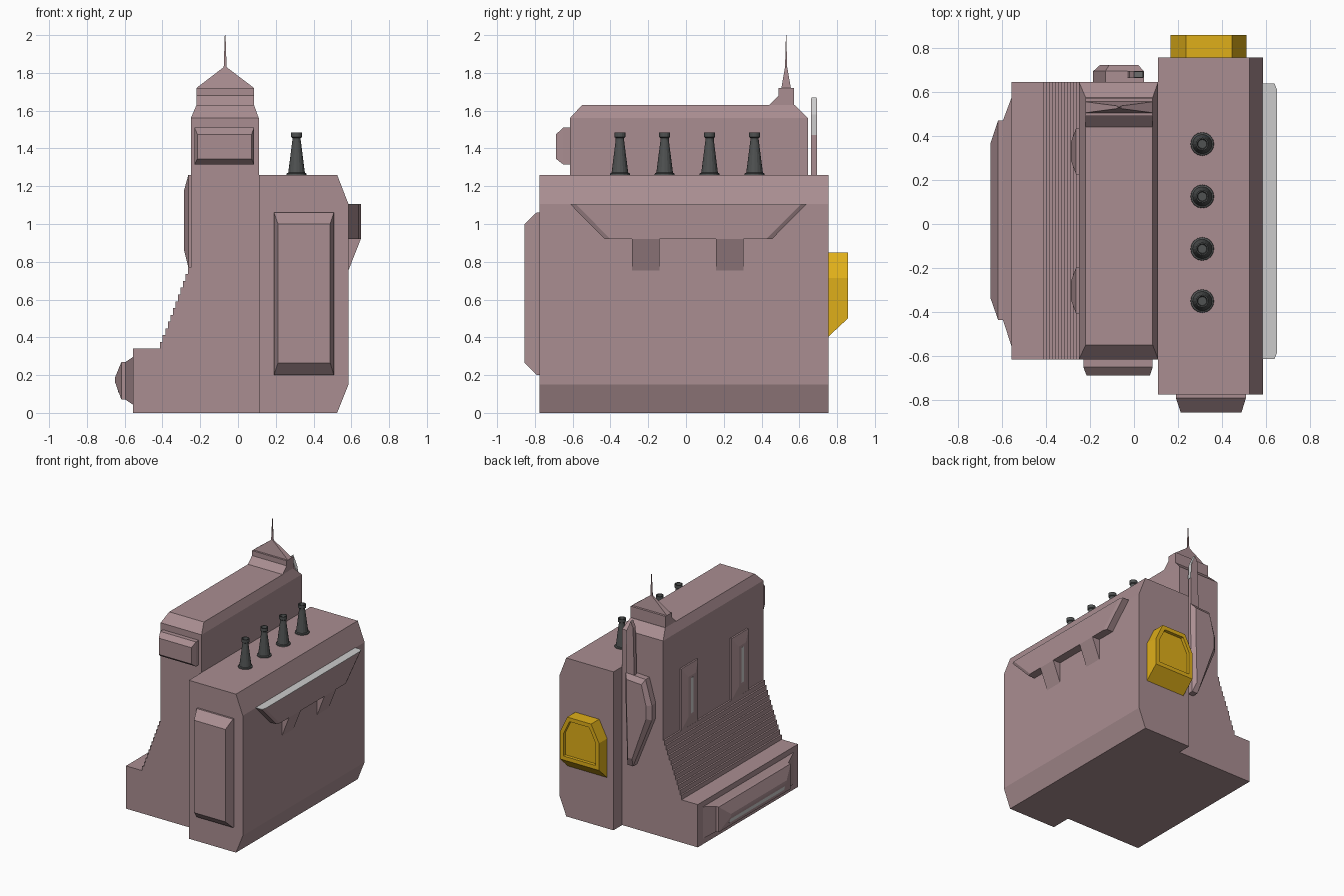
import bpy, bmesh, math


def material(name, rgb):
    m = bpy.data.materials.new(name)
    m.diffuse_color = (*rgb, 1)
    return m


WALL = material("mauve_wall", (0.40, 0.27, 0.285))
GOLD = material("gold", (0.74, 0.43, 0.01))
DARK = material("dark_metal", (0.08, 0.085, 0.085))
PALE = material("pale_grey", (0.55, 0.57, 0.56))


def ring(axis, d, pts):
    """Put a 2D outline on the plane axis = d."""
    if axis == "x":
        return [(d, a, b) for a, b in pts]
    if axis == "y":
        return [(a, d, b) for a, b in pts]
    return [(a, b, d) for a, b in pts]


def rect(axis, d, a0, a1, b0, b1):
    return ring(axis, d, [(a0, b0), (a1, b0), (a1, b1), (a0, b1)])


def loft(name, rings, mat=WALL):
    """Skin through rings of equal length and cap both ends."""
    bm = bmesh.new()
    rows = [[bm.verts.new(p) for p in r] for r in rings]
    n = len(rows[0])
    for lo, hi in zip(rows, rows[1:]):
        for i in range(n):
            j = (i + 1) % n
            bm.faces.new((lo[i], lo[j], hi[j], hi[i]))
    bm.faces.new(rows[0][::-1])
    bm.faces.new(rows[-1])
    bmesh.ops.recalc_face_normals(bm, faces=bm.faces)
    me = bpy.data.meshes.new(name)
    bm.to_mesh(me)
    bm.free()
    me.materials.append(mat)
    ob = bpy.data.objects.new(name, me)
    bpy.context.collection.objects.link(ob)
    return ob


def prism(name, axis, d0, d1, pts, mat=WALL):
    return loft(name, [ring(axis, d0, pts), ring(axis, d1, pts)], mat)


# Large right block with chamfered outer edges
prism("main_block", "y", -0.775, 0.755,
      [(0.11, 0), (0.525, 0), (0.585, 0.15), (0.585, 1.105), (0.525, 1.26), (0.11, 1.26)])

# Left body: low plinth, stepped slope, tall wall
Y0, Y1 = -0.615, 0.645
N = 12
profile = [(0.11, 0), (-0.555, 0), (-0.555, 0.34)]
for i in range(N):
    x = -0.412 + i * 0.162 / N
    profile += [(x, 0.34 + i * 0.43 / N), (x, 0.34 + (i + 1) * 0.43 / N)]
profile += [(-0.25, 0.77), (-0.25, 1.56), (0.11, 1.56)]
prism("stepped_body", "y", Y0, Y1, profile)

# Bevelled roof of the tall wall
loft("wall_roof", [rect("z", 1.56, -0.25, 0.11, Y0, Y1),
                   rect("z", 1.63, -0.22, 0.085, -0.55, 0.575)])

# Turret at the back of the roof, with pyramid and spire
prism("turret", "x", -0.22, 0.085,
      [(0.44, 1.63), (0.49, 1.68), (0.49, 1.72), (0.573, 1.72), (0.573, 1.63)])
loft("turret_pyramid", [rect("z", 1.72, -0.22, 0.085, 0.505, 0.555),
                        rect("z", 1.83, -0.076, -0.06, 0.524, 0.536)])
loft("spire", [rect("z", 1.82, -0.076, -0.06, 0.524, 0.536),
               rect("z", 2.0, -0.07, -0.066, 0.529, 0.531)])

# Raised front panels
loft("front_panel", [rect("y", -0.77, 0.19, 0.508, 0.2, 1.062),
                     rect("y", -0.79, 0.19, 0.508, 0.2, 1.062),
                     rect("y", -0.855, 0.212, 0.488, 0.265, 1.0)])
loft("upper_front_panel", [rect("y", -0.61, -0.23, 0.085, 1.315, 1.51),
                           rect("y", -0.65, -0.23, 0.085, 1.315, 1.51),
                           rect("y", -0.688, -0.215, 0.072, 1.345, 1.475)])

# Gold hatch on the back with recessed face
base = [(0.165, 0.4), (0.51, 0.4), (0.51, 0.715), (0.445, 0.85), (0.235, 0.85), (0.165, 0.715)]
outer = [(x, max(z, 0.5)) for x, z in base]
inner = [(0.3375 + (x - 0.3375) * 0.82, 0.675 + (z - 0.675) * 0.82) for x, z in outer]
loft("back_hatch", [ring("y", 0.75, base), ring("y", 0.857, outer),
                    ring("y", 0.857, inner), ring("y", 0.832, inner)], GOLD)

# Side tray on the right, pale top and two brackets
tray = lambda a, b: [(0.58, a), (0.638, a), (0.65, a + 0.03), (0.65, b - 0.03), (0.638, b), (0.58, b)]
loft("side_tray", [ring("z", 0.92, tray(-0.43, 0.455)), ring("z", 1.104, tray(-0.612, 0.637))])
prism("tray_top", "z", 1.104, 1.107, tray(-0.612, 0.637), PALE)
for y in (-0.212, 0.232):
    prism("tray_bracket", "y", y - 0.073, y + 0.073, [(0.583, 0.75), (0.65, 0.92), (0.583, 0.92)])

# Chimneys
SECTION = [(0.054, 1.255), (0.052, 1.268), (0.044, 1.272), (0.022, 1.445), (0.022, 1.455),
           (0.029, 1.46), (0.029, 1.485), (0.023, 1.485), (0.02, 1.465)]
for y in (-0.35, -0.113, 0.125, 0.363):
    loft("chimney", [ring("z", z, [(0.31 + r * math.cos(k * math.pi / 8),
                                    y + r * math.sin(k * math.pi / 8)) for k in range(16)])
                     for r, z in SECTION], DARK)

# Narrow windows on the left wall
for y in (-0.302, 0.33):
    loft("wall_window_frame", [rect("x", -0.245, y - 0.105, y + 0.105, 0.77, 1.26),
                               rect("x", -0.263, y - 0.105, y + 0.105, 0.77, 1.26),
                               rect("x", -0.285, y - 0.045, y + 0.045, 0.86, 1.18)])
    loft("wall_window_glass", [rect("x", -0.28, y - 0.014, y + 0.014, 0.88, 1.16),
                               rect("x", -0.287, y - 0.014, y + 0.014, 0.88, 1.16)], PALE)

# Long bay window on the plinth
loft("bay_window", [rect("x", -0.55, -0.575, 0.59, 0.04, 0.3),
                    rect("x", -0.595, -0.435, 0.47, 0.07, 0.27),
                    rect("x", -0.617, -0.435, 0.47, 0.07, 0.27),
                    rect("x", -0.652, -0.335, 0.365, 0.165, 0.185)])
prism("bay_glass", "y", -0.33, 0.36,
      [(-0.62, 0.17), (-0.652, 0.17), (-0.632, 0.105), (-0.62, 0.105)], PALE)

# Back fin: slim blade above a thicker bevelled shield
prism("fin_blade", "y", 0.662, 0.694,
      [(0.04, 1.05), (0.04, 1.47), (0.038, 1.58), (0.0, 1.665), (-0.02, 1.62), (-0.03, 1.25), (-0.03, 1.05)])
prism("fin_blade_edge", "y", 0.664, 0.692,
      [(0.036, 1.47), (0.043, 1.47), (0.041, 1.58), (0.002, 1.67), (0.0, 1.65)], PALE)
shield = [(0.045, 1.25), (0.045, 1.03), (0.03, 0.52), (-0.02, 0.52),
          (-0.185, 0.93), (-0.185, 1.05), (-0.13, 1.24)]
crest = [(-0.06 + (x + 0.06) * 0.75, 1.0 + (z - 1.0) * 0.85) for x, z in shield]
loft("fin_shield", [ring("y", 0.64, shield), ring("y", 0.694, shield), ring("y", 0.722, crest)])
